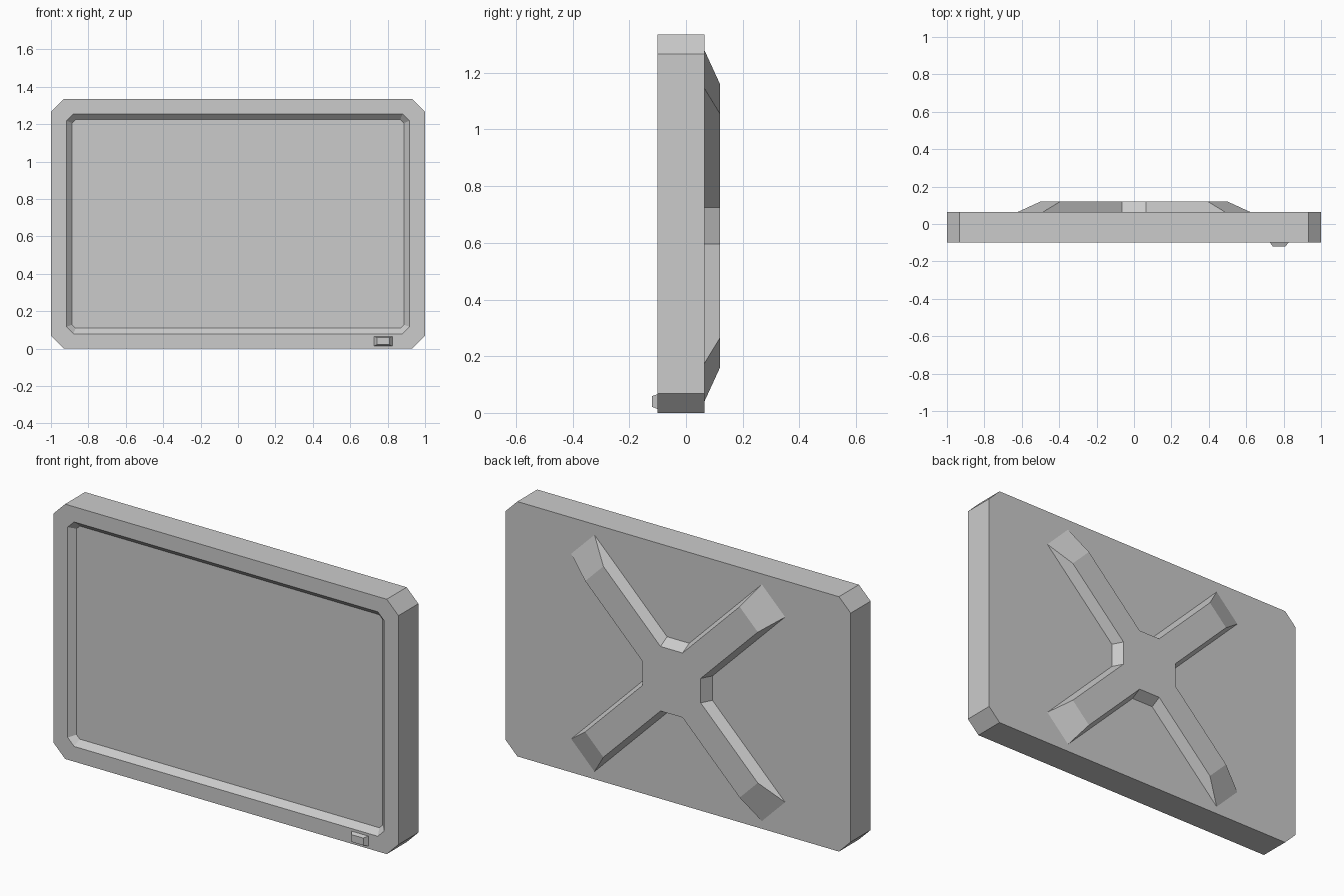
import bpy
import bmesh

cube = bpy.data.objects.get("Cube")
if cube:
    bpy.data.objects.remove(cube, do_unlink=True)

grey = bpy.data.materials.new("plain_grey")
grey.use_nodes = True
colour = (0.6, 0.6, 0.6, 1)
grey.diffuse_color = colour
grey.node_tree.nodes["Principled BSDF"].inputs["Base Color"].default_value = colour


def clipped_rect(cx, cz, hx, hz, clip):
    """Outline in x and z with its corners cut at 45 degrees."""
    a, b = hx - clip, hz - clip
    quarter = [(hx, -b), (hx, b), (a, hz), (-a, hz)]
    half = quarter + [(-x, -z) for x, z in quarter]
    return [(cx + x, cz + z) for x, z in half]


def rect(cx, cz, hx, hz):
    return [(cx + sx * hx, cz + sz * hz)
            for sx, sz in ((1, -1), (1, 1), (-1, 1), (-1, -1))]


def cross(cz, notch, rise, near, far):
    """Four diagonal arms meeting in flat notches."""
    pts = []
    x_dir, z_dir = (1, 0), (0, 1)
    for _ in range(4):
        for u, v in ((notch + rise, notch), (far, near),
                     (near, far), (notch, notch + rise)):
            pts.append((u * x_dir[0] + v * z_dir[0],
                        cz + u * x_dir[1] + v * z_dir[1]))
        x_dir, z_dir = z_dir, (-x_dir[0], -x_dir[1])
    return pts


def loft(name, rings):
    """Join (y, outline) rings in order and cap both ends."""
    bm = bmesh.new()
    loops = [[bm.verts.new((x, y, z)) for x, z in outline] for y, outline in rings]
    for a, b in zip(loops, loops[1:]):
        n = len(a)
        for i in range(n):
            j = (i + 1) % n
            bm.faces.new((a[i], a[j], b[j], b[i]))
    bm.faces.new(loops[0])
    bm.faces.new(loops[-1])
    bmesh.ops.recalc_face_normals(bm, faces=bm.faces)
    mesh = bpy.data.meshes.new(name)
    bm.to_mesh(mesh)
    bm.free()
    mesh.materials.append(grey)
    obj = bpy.data.objects.new(name, mesh)
    bpy.context.collection.objects.link(obj)
    return obj


# Casing with the sunken screen and its sloped surround
BACK, FRONT, MID = 0.065, -0.10, 0.6675
shell = clipped_rect(0, MID, 1.0, MID, 0.068)
loft("screen_casing", [
    (BACK, shell),
    (FRONT, shell),
    (FRONT, clipped_rect(0, MID, 0.917, 0.588, 0.037)),
    (FRONT + 0.03, clipped_rect(0, MID, 0.887, 0.558, 0.019)),
])

# Tapered cross brace on the back
loft("back_brace", [
    (BACK, cross(0.66, 0.064, 0.135, 0.485, 0.62)),
    (0.12, cross(0.66, 0.064, 0.105, 0.395, 0.5)),
])

# Power button on the lower front edge
loft("power_button", [
    (FRONT, rect(0.776, 0.04, 0.049, 0.026)),
    (-0.12, rect(0.776, 0.04, 0.034, 0.019)),
])
